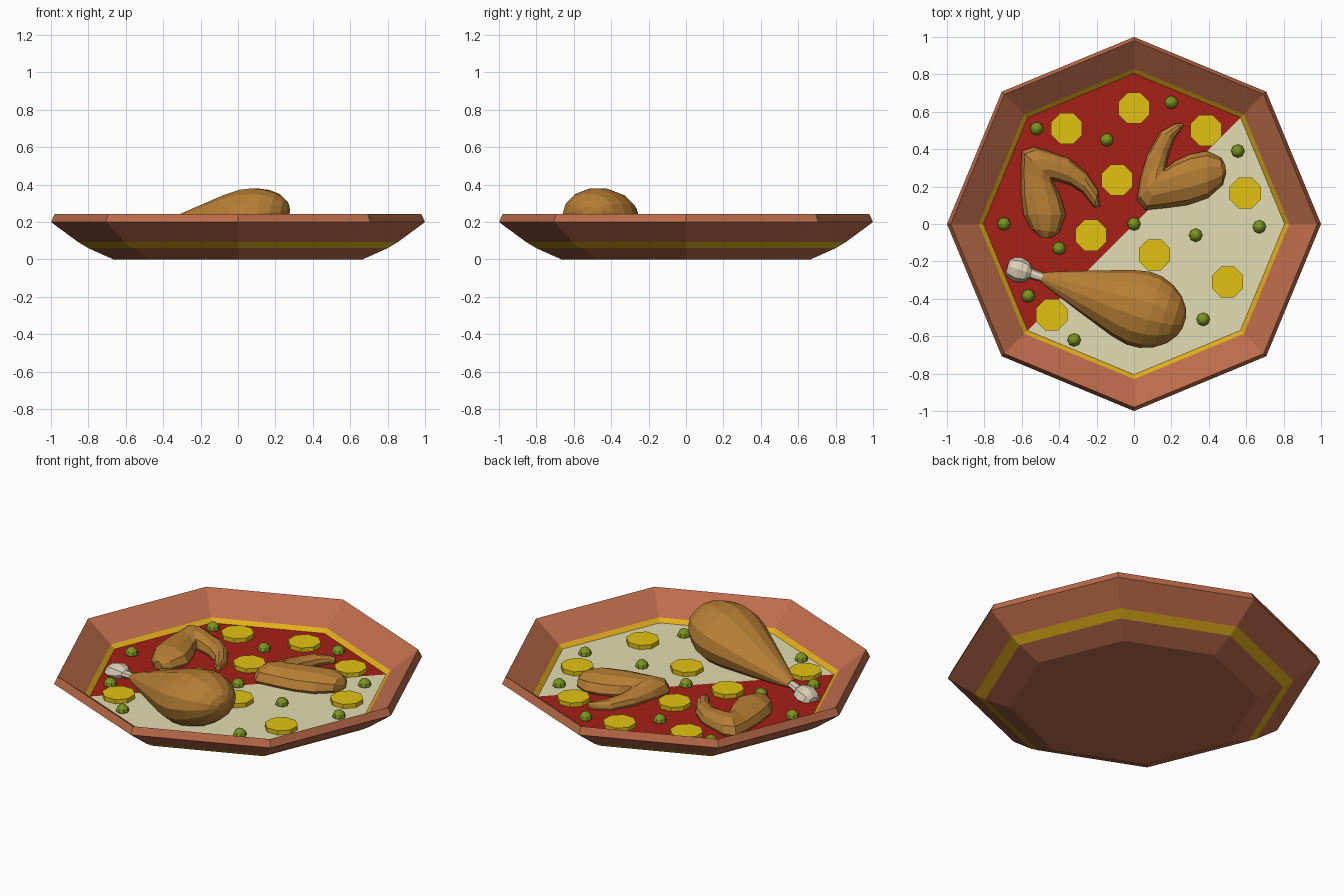
import bpy, bmesh, math
from mathutils import Vector

if "Cube" in bpy.data.objects:
    bpy.data.objects.remove(bpy.data.objects["Cube"])


def material(name, rgb):
    m = bpy.data.materials.new(name)
    m.diffuse_color = (*rgb, 1)
    m.use_nodes = True
    m.node_tree.nodes["Principled BSDF"].inputs["Base Color"].default_value = m.diffuse_color
    return m


CLAY = material("clay", (0.51, 0.15, 0.07))
GLAZE = material("yellow_glaze", (0.76, 0.42, 0.01))
RED = material("red_sauce", (0.38, 0.014, 0.008))
CREAM = material("cream_sauce", (0.76, 0.72, 0.44))
CORN = material("yellow_slice", (0.76, 0.54, 0.006))
GREEN = material("green", (0.20, 0.30, 0.014))
MEAT = material("roast_meat", (0.47, 0.21, 0.035))
BONE = material("bone", (0.70, 0.62, 0.47))
SOUP_Z = 0.11


def loft(name, rings, mats, band_mats=None):
    """Skin a list of point rings and cap both ends."""
    bm = bmesh.new()
    loops = [[bm.verts.new(p) for p in ring] for ring in rings]
    n = len(loops[0])
    for k, (a, b) in enumerate(zip(loops, loops[1:])):
        for i in range(n):
            j = (i + 1) % n
            f = bm.faces.new((a[i], a[j], b[j], b[i]))
            f.material_index = band_mats[k] if band_mats else 0
    bm.faces.new(loops[0][::-1])
    bm.faces.new(loops[-1])
    bmesh.ops.recalc_face_normals(bm, faces=bm.faces)
    me = bpy.data.meshes.new(name)
    bm.to_mesh(me)
    bm.free()
    for m in mats:
        me.materials.append(m)
    ob = bpy.data.objects.new(name, me)
    bpy.context.collection.objects.link(ob)
    return ob


def ngon(r, z, n=8, turn=0.0, x=0.0, y=0.0):
    return [(x + r * math.cos(turn + math.tau * i / n),
             y + r * math.sin(turn + math.tau * i / n), z) for i in range(n)]


# Octagonal bowl with a glazed stripe outside and inside
profile = [(0.665, 0), (0.80, 0.06), (0.855, 0.093), (1.0, 0.2), (0.98, 0.243),
           (0.83, 0.131), (0.805, SOUP_Z), (0.79, 0.09)]
loft("bowl", [ngon(r, z) for r, z in profile], [CLAY, GLAZE], [0, 1, 0, 0, 0, 1, 0])

# Two half-octagon sauces that meet on the diagonal
for name, mat, first in (("red_sauce", RED, 1), ("cream_sauce", CREAM, 5)):
    half = [ngon(0.806, 0)[(first + i) % 8] for i in range(5)]
    loft(name, [[(x, y, z) for x, y, _ in half] for z in (SOUP_Z - 0.015, SOUP_Z)], [mat])

# Yellow vegetable slices
slices = [(-.36, .51), (0, .62), (.385, .50), (-.09, .235), (.595, .165),
          (-.23, -.06), (.11, -.165), (.50, -.31), (-.44, -.485)]
for k, (x, y) in enumerate(slices):
    loft(f"yellow_slice_{k + 1}",
         [ngon(0.09, z, 8, math.pi / 8, x, y) for z in (SOUP_Z - 0.01, 0.135)], [CORN])

# Half-sunk green olives
olives = [(-.52, .51), (.20, .65), (-.145, .45), (.555, .39), (0, 0), (-.695, 0),
          (-.40, -.13), (.33, -.06), (.67, -.015), (-.565, -.385), (-.32, -.62), (.37, -.51)]
for k, (x, y) in enumerate(olives):
    rings = [ngon(0.036 * math.cos(a), 0.115 + 0.036 * math.sin(a), 8, 0, x, y)
             for a in map(math.radians, (-60, -30, 0, 30, 60, 80))]
    loft(f"olive_{k + 1}", rings, [GREEN])

# Drumstick: flattened rings along a rising axis
START, ALONG, ACROSS = Vector((-.49, -.285, .14)), Vector((.952, -.306, .15)), Vector((.306, .952, 0))


def leg_rings(pairs, n):
    return [[START + ALONG * s + ACROSS * (r * math.cos(math.tau * i / n))
             + Vector((0, 0, 0.76 * r * math.sin(math.tau * i / n))) for i in range(n)]
            for s, r in pairs]


loft("drumstick_meat", leg_rings([(0, .026), (.03, .04), (.11, .069), (.22, .108), (.34, .149),
                                  (.45, .186), (.54, .205), (.61, .2), (.68, .175), (.74, .133),
                                  (.78, .08), (.797, .03)], 14), [MEAT])
loft("drumstick_bone", leg_rings([(-.195, .03), (-.178, .055), (-.135, .068), (-.09, .055),
                                  (-.065, .028), (.03, .022)], 8), [BONE])


# Wings: elliptical ribs spanning outer and inner outline points (x, y, x, y)
def wing(name, ribs, n=10):
    rings = []
    for ax, ay, bx, by in ribs:
        a, b = Vector((ax, ay, 0.125)), Vector((bx, by, 0.125))
        mid, half = (a + b) / 2, (a - b) / 2
        h = min(0.015 + 0.5 * half.length, 0.075)
        rings.append([mid + half * math.cos(math.tau * i / n)
                      + Vector((0, 0, h * math.sin(math.tau * i / n))) for i in range(n)])
    loft(name, rings, [MEAT])


wing("left_wing", [
    (-.50, -.07, -.445, -.075), (-.55, -.025, -.40, -.045), (-.59, .05, -.364, .05),
    (-.605, .165, -.395, .155), (-.605, .29, -.425, .21), (-.60, .39, -.433, .235),
    (-.535, .413, -.415, .23), (-.35, .353, -.34, .208), (-.257, .278, -.273, .165),
    (-.193, .182, -.22, .096), (-.182, .095, -.205, .088)])
wing("right_wing", [
    (.493, .28, .487, .315), (.475, .21, .465, .355), (.396, .139, .39, .39),
    (.29, .102, .30, .374), (.17, .086, .22, .337), (.06, .075, .18, .305),
    (.016, .128, .171, .30), (.032, .235, .176, .326), (.07, .37, .187, .374),
    (.139, .492, .214, .45), (.219, .535, .25, .503), (.262, .54, .266, .525)])
